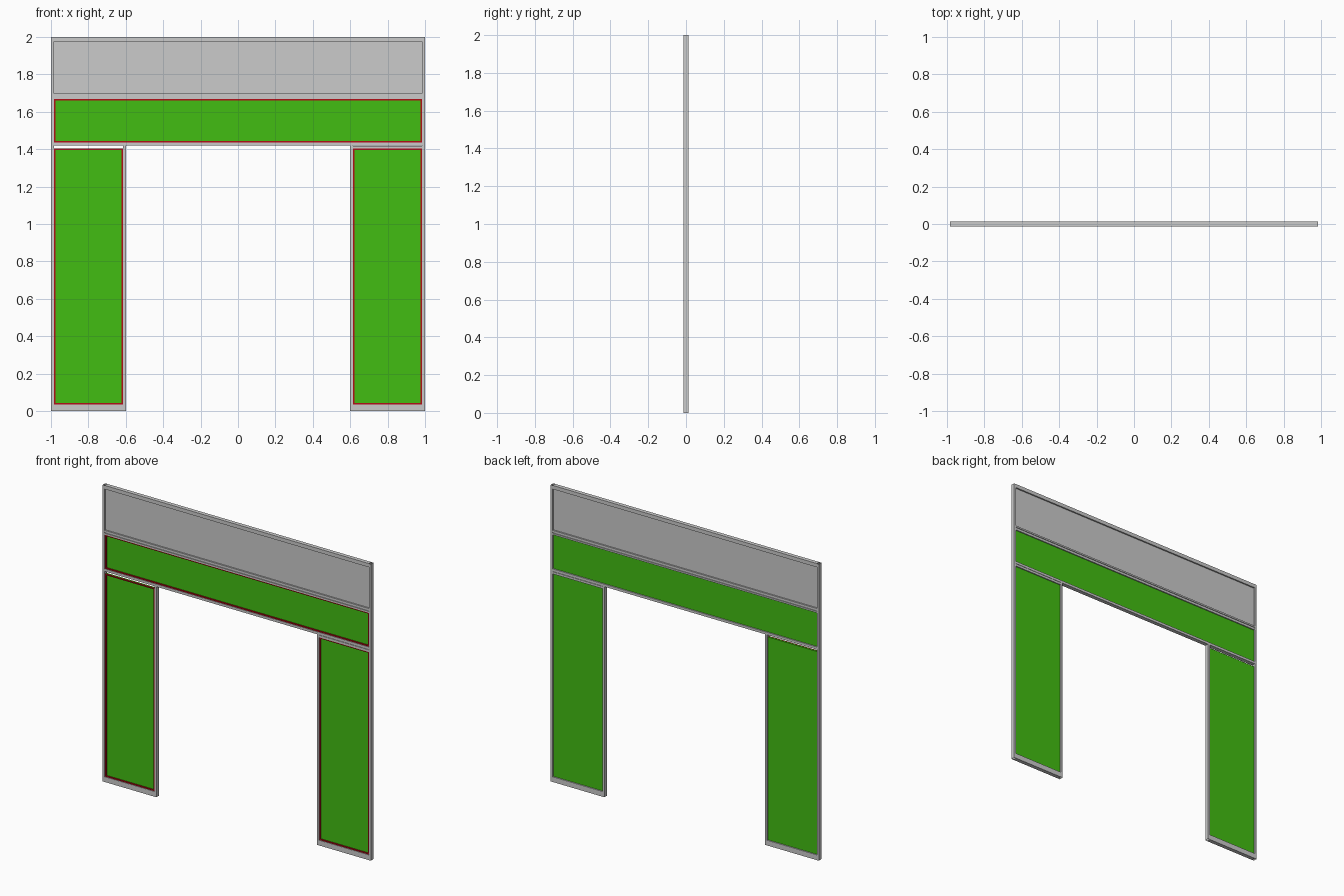
import bpy
import bmesh

if "Cube" in bpy.data.objects:
    bpy.data.objects.remove(bpy.data.objects["Cube"], do_unlink=True)


def material(name, rgb):
    m = bpy.data.materials.new(name)
    m.use_nodes = True
    m.diffuse_color = (*rgb, 1)
    m.node_tree.nodes["Principled BSDF"].inputs["Base Color"].default_value = (*rgb, 1)
    return m


GREY = material("frame grey", (0.6, 0.6, 0.6))
GREEN = material("panel green", (0.055, 0.51, 0.006))
RED = material("seal red", (0.45, 0.004, 0.008))

D = 0.0135      # half depth of the frame
EDGE = 0.985    # inner face of the outer posts
JAMB = 0.615    # panel side of the opening posts


def boxes(name, mat, spans, open_ends=False):
    """One object made of boxes given as (x0, x1, y0, y1, z0, z1)."""
    bm = bmesh.new()
    for x0, x1, y0, y1, z0, z1 in spans:
        verts = bmesh.ops.create_cube(bm, size=1)["verts"]
        for v in verts:
            v.co = (x1 if v.co.x > 0 else x0,
                    y1 if v.co.y > 0 else y0,
                    z1 if v.co.z > 0 else z0)
    if open_ends:
        bm.normal_update()
        caps = [f for f in bm.faces if abs(f.normal.z) > 0.9]
        bmesh.ops.delete(bm, geom=caps, context="FACES_ONLY")
    me = bpy.data.meshes.new(name)
    bm.to_mesh(me)
    bm.free()
    me.materials.append(mat)
    ob = bpy.data.objects.new(name, me)
    bpy.context.collection.objects.link(ob)
    return ob


def rail(name, x0, x1, z0, z1, depth=D):
    return boxes(name, GREY, [(x0, x1, -depth, depth, z0, z1)])


def panel(name, x0, x1, z0, z1):
    """Thin infill panel with a narrow seal around its front."""
    boxes(name, GREEN, [(x0, x1, -0.003, 0.006, z0, z1)])
    w, y0, y1 = 0.008, -0.010, -0.003
    boxes(name + "_seal", RED, [
        (x0, x0 + w, y0, y1, z0, z1),
        (x1 - w, x1, y0, y1, z0, z1),
        (x0 + w, x1 - w, y0, y1, z0, z0 + w),
        (x0 + w, x1 - w, y0, y1, z1 - w, z1)])


# Hollow posts, bottom rails and lower panels on both sides
for side, s in (("left", 1), ("right", -1)):
    x0, x1 = sorted((s * EDGE, s))
    boxes(side + "_outer_post", GREY, [(x0, x1, -D, D, 0, 2)], True)
    x0, x1 = sorted((s * 0.6, s * JAMB))
    boxes(side + "_opening_post", GREY, [(x0, x1, -D, D, 0, 1.42)], True)
    x0, x1 = sorted((s * JAMB, s * EDGE))
    rail(side + "_bottom_rail", x0, x1, 0, 0.035)
    panel(side + "_lower_panel", x0, x1, 0.035, 1.403)

# Rail over the left lower panel only; the right one keeps an open slot
rail("left_panel_top_rail", JAMB, EDGE, 1.403, 1.418)

# Lintel, upper infill and top section
rail("lintel_rail", -EDGE, EDGE, 1.42, 1.437)
panel("upper_panel", -EDGE, EDGE, 1.437, 1.667)
rail("middle_rail_lower", -EDGE, EDGE, 1.667, 1.678)
rail("middle_rail_groove", -EDGE, EDGE, 1.678, 1.686, 0.009)
rail("middle_rail_upper", -EDGE, EDGE, 1.686, 1.697)
rail("top_panel", -EDGE, EDGE, 1.697, 1.975, 0.004)
rail("top_rail", -EDGE, EDGE, 1.975, 2)
